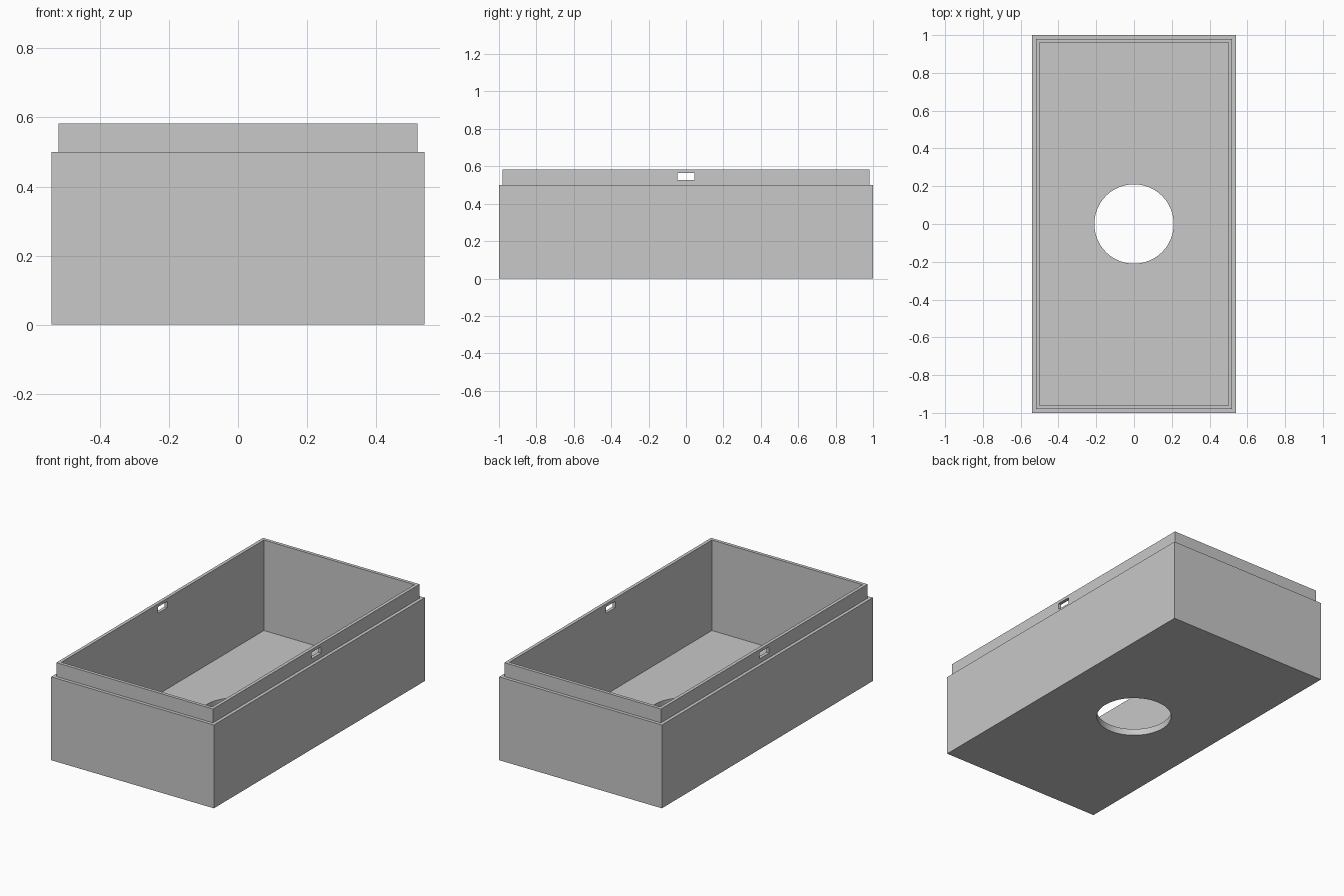
import bpy, bmesh, math

default = bpy.data.objects.get("Cube")
if default:
    bpy.data.objects.remove(default, do_unlink=True)

# One plain grey for the whole part
grey = bpy.data.materials.new("light_grey")
grey.use_nodes = True
colour = (0.58, 0.58, 0.58, 1)
grey.diffuse_color = colour
grey.node_tree.nodes["Principled BSDF"].inputs["Base Color"].default_value = colour

HALF_X, HALF_Y = 0.54, 1.0
STEP = 0.02          # width of the ledge, and of the lip
FLOOR = 0.04
SHOULDER, RIM = 0.5, 0.583

# Tray: rectangular rings as (inset, height), from the base up, over and down inside
rings = [(0, 0), (0, SHOULDER), (STEP, SHOULDER), (STEP, RIM),
         (2 * STEP, RIM), (2 * STEP, FLOOR)]
bm = bmesh.new()
loops = []
for inset, z in rings:
    x, y = HALF_X - inset, HALF_Y - inset
    loops.append([bm.verts.new((sx * x, sy * y, z))
                  for sx, sy in ((-1, -1), (1, -1), (1, 1), (-1, 1))])
for a, b in zip(loops, loops[1:]):
    for i in range(4):
        j = (i + 1) % 4
        bm.faces.new((a[i], a[j], b[j], b[i]))
bm.faces.new(loops[0][::-1])
bm.faces.new(loops[-1])
bmesh.ops.recalc_face_normals(bm, faces=bm.faces)
mesh = bpy.data.meshes.new("open_box")
bm.to_mesh(mesh)
bm.free()
mesh.materials.append(grey)
box = bpy.data.objects.new("open_box", mesh)
bpy.context.collection.objects.link(box)


def cut(cutter):
    """Subtract a helper from the box, then remove it."""
    cutter.hide_render = True
    cutter.data.materials.append(grey)
    mod = box.modifiers.new("cut", "BOOLEAN")
    mod.operation, mod.solver, mod.object = "DIFFERENCE", "EXACT", cutter
    bpy.ops.object.select_all(action="DESELECT")
    bpy.context.view_layer.objects.active = box
    box.select_set(True)
    bpy.ops.object.modifier_apply(modifier=mod.name)
    bpy.data.objects.remove(cutter, do_unlink=True)


# Round hole through the floor
bpy.ops.mesh.primitive_cylinder_add(vertices=96, radius=0.21, depth=0.2)
cut(bpy.context.object)

# Small latch slot through both long sides of the lip
bpy.ops.mesh.primitive_cube_add(size=1, location=(0, 0, 0.546))
slot = bpy.context.object
slot.scale = (2, 0.09, 0.038)
bpy.context.view_layer.update()
cut(slot)

# Smooth the hole wall, keep the box edges sharp
bpy.ops.object.shade_smooth_by_angle(angle=math.radians(30))
